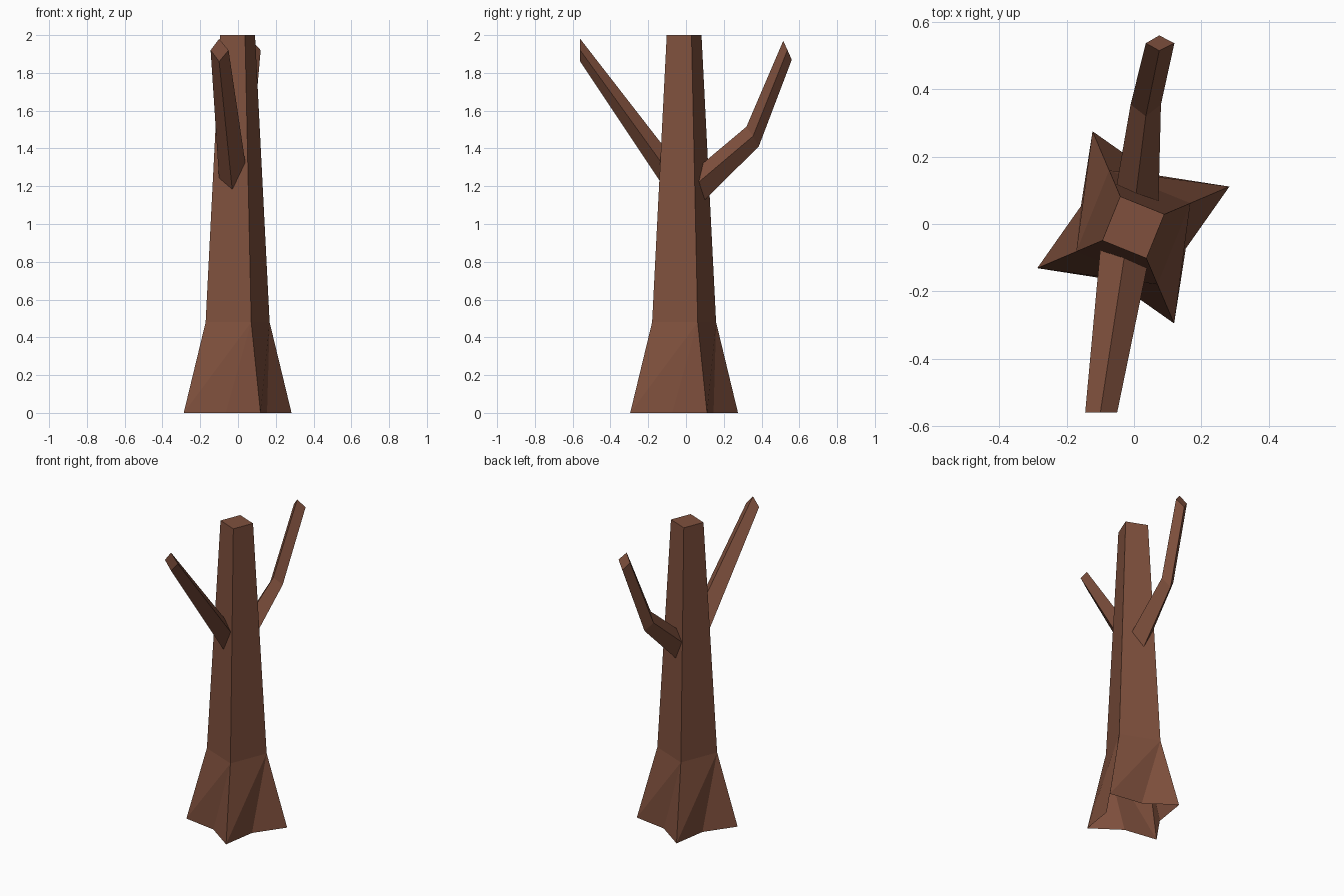
import bpy
import bmesh
from math import cos, sin, radians

cube = bpy.data.objects.get("Cube")
if cube:
    bpy.data.objects.remove(cube, do_unlink=True)

# Single bark colour
bark = bpy.data.materials.new("brown_bark")
bark.use_nodes = True
colour = (0.214, 0.081, 0.047, 1)
bark.diffuse_color = colour
bark.node_tree.nodes["Principled BSDF"].inputs["Base Color"].default_value = colour


def finish(bm, name):
    bmesh.ops.recalc_face_normals(bm, faces=bm.faces[:])
    mesh = bpy.data.meshes.new(name)
    bm.to_mesh(mesh)
    bm.free()
    mesh.materials.append(bark)
    bpy.context.collection.objects.link(bpy.data.objects.new(name, mesh))


def square_ring(bm, radius, z, angle=-67):
    """Four corners of a turned square, counterclockwise."""
    turns = [radians(angle + 90 * i) for i in range(4)]
    return [bm.verts.new((radius * cos(t) - 0.002, radius * sin(t) - 0.01, z))
            for t in turns]


def bridge(bm, low, high):
    for i in range(4):
        j = (i + 1) % 4
        bm.faces.new((low[i], low[j], high[j], high[i]))


# Trunk: tapered square shaft on four pointed root flares, open underneath
bm = bmesh.new()
roots = square_ring(bm, 0.31, 0)
hollows = square_ring(bm, 0.168, 0, -22)
waist = square_ring(bm, 0.184, 0.48)
crown = square_ring(bm, 0.10, 2.0)
bridge(bm, waist, crown)
bm.faces.new(crown)
for i in range(4):
    j = (i + 1) % 4
    bm.faces.new((roots[i], waist[j], waist[i]))
    bm.faces.new((roots[i], hollows[i], waist[j]))
    bm.faces.new((hollows[i], roots[j], waist[j]))
finish(bm, "trunk")


def branch(name, sections):
    """Diamond sections listed as top, left, bottom, right; capped ends."""
    bm = bmesh.new()
    rings = [[bm.verts.new(p) for p in section] for section in sections]
    for low, high in zip(rings, rings[1:]):
        bridge(bm, low, high)
    bm.faces.new(rings[0])
    bm.faces.new(rings[-1])
    finish(bm, name)


# Straight branch reaching forward
branch("front_branch", [
    [(-0.02, -0.04, 1.31), (-0.097, -0.04, 1.19), (-0.02, -0.04, 1.08), (0.057, -0.04, 1.20)],
    [(-0.10, -0.56, 1.98), (-0.145, -0.56, 1.92), (-0.10, -0.56, 1.86), (-0.05, -0.56, 1.92)],
])

# Bent branch reaching back
branch("back_branch", [
    [(0.0, 0.04, 1.28), (-0.065, 0.04, 1.19), (0.0, 0.04, 1.07), (0.072, 0.03, 1.19)],
    [(0.035, 0.32, 1.515), (-0.01, 0.355, 1.465), (0.035, 0.385, 1.41), (0.08, 0.355, 1.465)],
    [(0.075, 0.515, 1.97), (0.035, 0.537, 1.92), (0.075, 0.56, 1.87), (0.12, 0.537, 1.92)],
])
